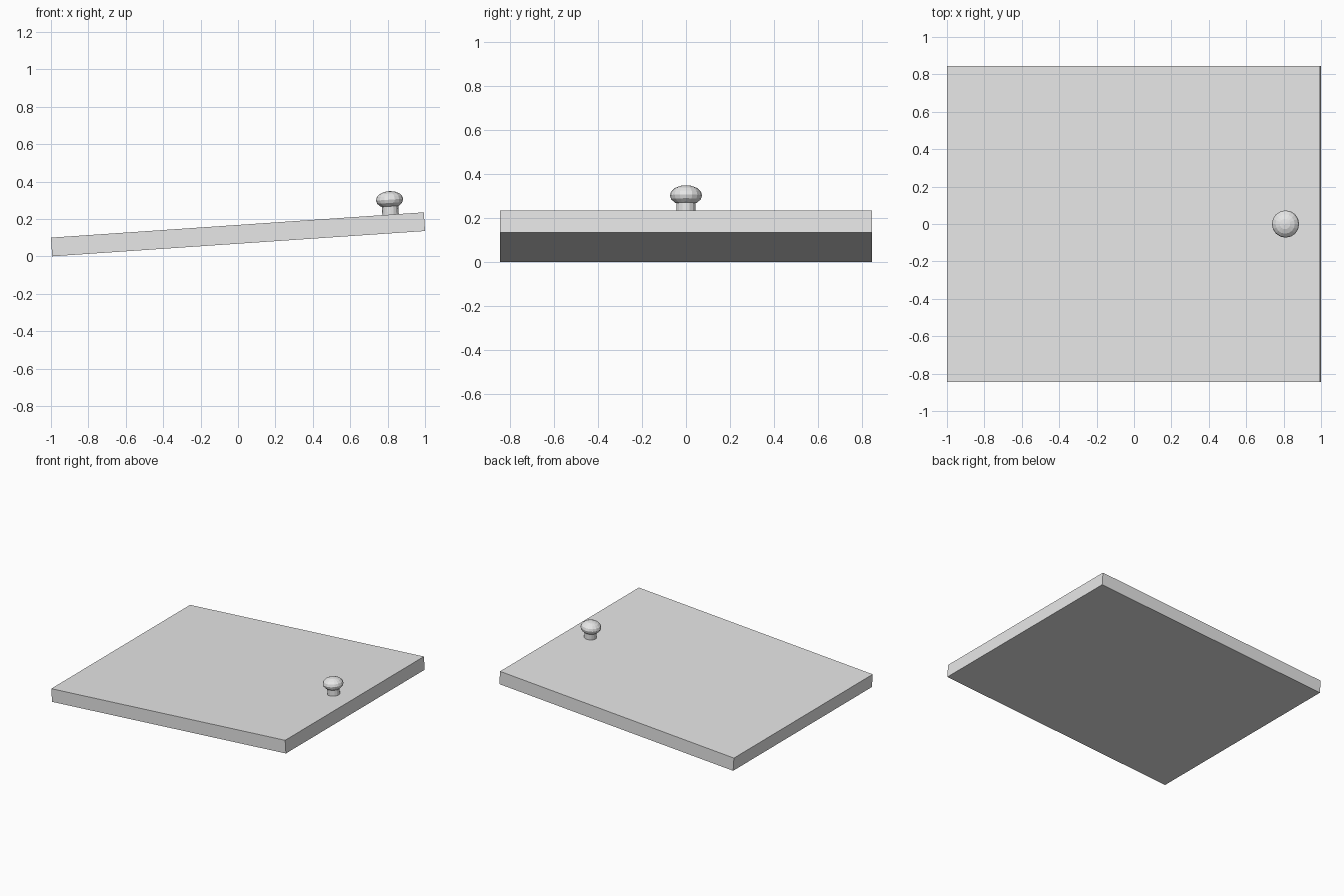
import bpy
import math
from mathutils import Matrix

default_cube = bpy.data.objects.get("Cube")
if default_cube:
    bpy.data.objects.remove(default_cube, do_unlink=True)

# One plain grey for the whole model
grey = bpy.data.materials.new("plain_grey")
grey.use_nodes = True
colour = (0.8, 0.8, 0.8, 1)
grey.diffuse_color = colour
grey.node_tree.nodes["Principled BSDF"].inputs["Base Color"].default_value = colour

# Shared frame: the panel leans up towards +x and the knob stands square to it
thickness, depth, length = 0.1, 1.69, 1.998
lean = Matrix.Translation((0, 0, 0.1178)) @ Matrix.Rotation(math.radians(-3.88), 4, "Y")
knob_x = 0.821


def place(name, location, scale=(1, 1, 1)):
    """Name the new primitive, colour it and set it in the leaning frame."""
    obj = bpy.context.object
    obj.name = name
    obj.data.materials.append(grey)
    obj.data.transform(Matrix.Diagonal((*scale, 1)))
    obj.matrix_world = lean @ Matrix.Translation(location)
    return obj


# Door panel
bpy.ops.mesh.primitive_cube_add(size=1)
place("door_panel", (0, 0, 0), (length, depth, thickness))

# Knob stem, sunk slightly into the panel and the head
bpy.ops.mesh.primitive_cylinder_add(vertices=16, radius=0.044, depth=0.08)
place("knob_stem", (knob_x, 0, 0.08))

# Flattened knob head
bpy.ops.mesh.primitive_uv_sphere_add(segments=16, ring_count=8, radius=0.073)
place("knob_head", (knob_x, 0, 0.13), (1, 1, 0.63))
